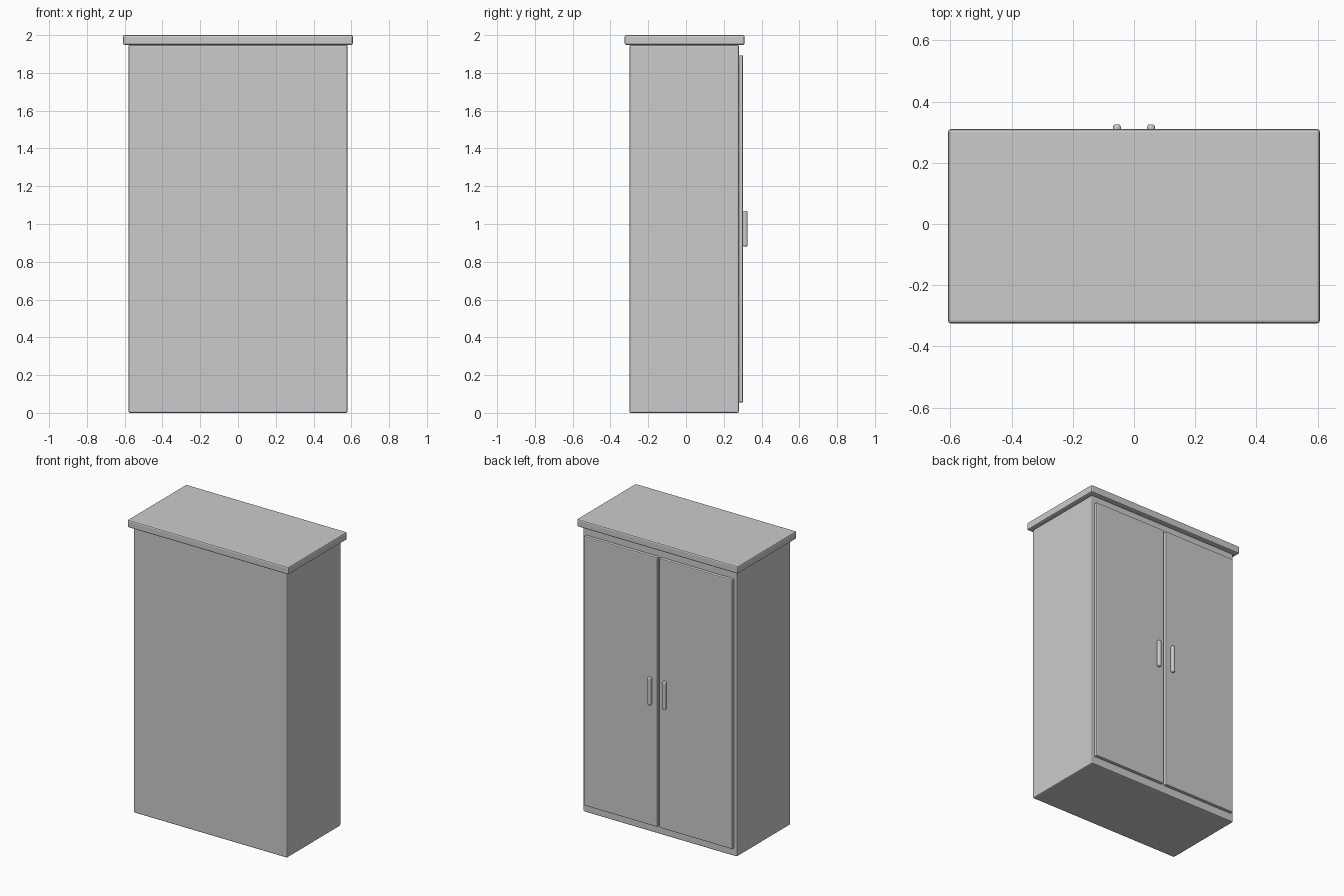
import bpy
import bmesh

if "Cube" in bpy.data.objects:
    bpy.data.objects.remove(bpy.data.objects["Cube"])


def box(name, lo, hi, bevel, segments=2):
    """Bevelled box between two opposite corners."""
    bm = bmesh.new()
    bmesh.ops.create_cube(bm, size=1)
    for v in bm.verts:
        v.co = [(a + b) / 2 + c * (b - a) for a, b, c in zip(lo, hi, v.co)]
    mesh = bpy.data.meshes.new(name)
    bm.to_mesh(mesh)
    bm.free()
    obj = bpy.data.objects.new(name, mesh)
    bpy.context.collection.objects.link(obj)
    mod = obj.modifiers.new("Bevel", "BEVEL")
    mod.width = bevel
    mod.segments = segments
    return obj


# Cabinet carcass and overhanging top
box("body", (-0.58, -0.30, 0), (0.58, 0.28, 1.948), 0.008)
box("top_board", (-0.608, -0.325, 1.948), (0.608, 0.31, 2.0), 0.009)

# Pair of doors with upright pulls, on the +y side
for side, s in (("left", -1), ("right", 1)):
    x0, x1 = sorted((s * 0.008, s * 0.56))
    box(side + "_door", (x0, 0.275, 0.055), (x1, 0.302, 1.893), 0.006)
    cx = s * 0.056
    box(side + "_handle", (cx - 0.013, 0.30, 0.88), (cx + 0.013, 0.326, 1.07), 0.010, 3)
